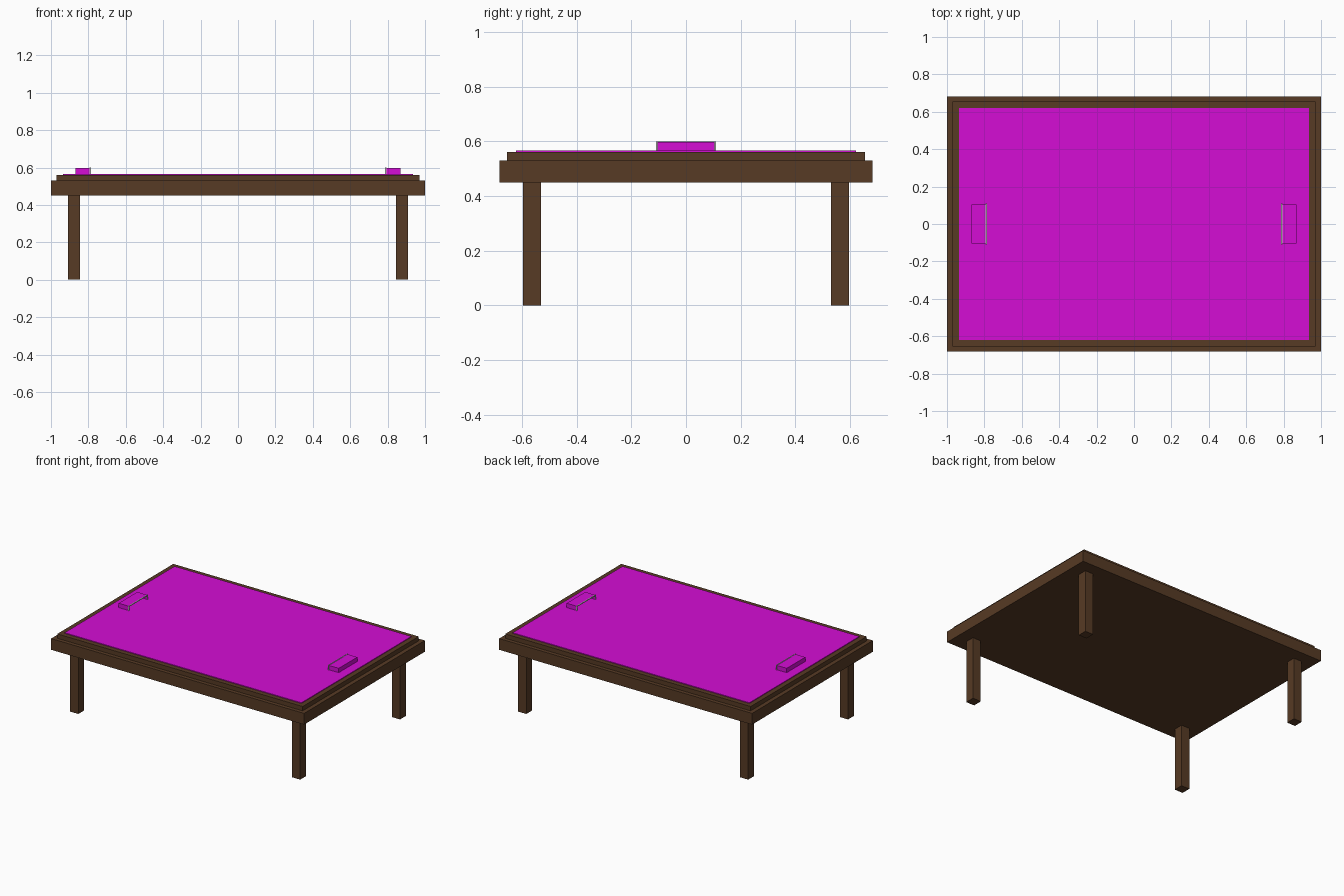
import bpy

if "Cube" in bpy.data.objects:
    bpy.data.objects.remove(bpy.data.objects["Cube"])


def material(name, rgb):
    m = bpy.data.materials.new(name)
    m.diffuse_color = (*rgb, 1)
    m.use_nodes = True
    m.node_tree.nodes["Principled BSDF"].inputs["Base Color"].default_value = m.diffuse_color
    return m


WOOD = material("dark wood", (0.095, 0.043, 0.018))
FIELD = material("magenta", (0.66, 0.004, 0.66))
GREY = material("light grey", (0.55, 0.58, 0.55))


def box(name, lo, hi, mat):
    """Axis-aligned box between two corners."""
    bpy.ops.mesh.primitive_cube_add(size=1, location=[(a + b) / 2 for a, b in zip(lo, hi)])
    ob = bpy.context.object
    ob.name = name
    ob.scale = [abs(b - a) for a, b in zip(lo, hi)]
    bpy.ops.object.transform_apply(location=False, rotation=False, scale=True)
    ob.data.materials.append(mat)
    return ob


# Stepped table top and playing field
box("table_frame", (-1, -0.682, 0.45), (1, 0.682, 0.53), WOOD)
box("upper_rim", (-0.97, -0.655, 0.53), (0.97, 0.655, 0.561), WOOD)
box("playing_field", (-0.936, -0.621, 0.561), (0.936, 0.621, 0.566), FIELD)

# Four square legs
for sx, side in ((-1, "left"), (1, "right")):
    for sy, end in ((-1, "front"), (1, "back")):
        box(f"{end}_{side}_leg", (sx * 0.845, sy * 0.53, 0), (sx * 0.91, sy * 0.597, 0.45), WOOD)

# Goals: magenta net panels open towards the centre, with a grey mouth frame
B, T, N = 0.566, 0.597, 0.002
for s, side in ((-1, "left"), (1, "right")):
    box(f"{side}_goal_top_net", (s * 0.79, -0.105, T - N), (s * 0.87, 0.105, T), FIELD)
    box(f"{side}_goal_back_net", (s * (0.87 - N), -0.105, B), (s * 0.87, 0.105, T - N), FIELD)
    for sy, end in ((-1, "front"), (1, "back")):
        box(f"{side}_goal_{end}_net", (s * 0.79, sy * (0.105 - N), B),
            (s * (0.87 - N), sy * 0.105, T - N), FIELD)
        box(f"{side}_goal_{end}_post", (s * 0.787, sy * 0.103, B), (s * 0.793, sy * 0.109, T + 0.002), GREY)
    box(f"{side}_goal_crossbar", (s * 0.787, -0.103, T - 0.004), (s * 0.793, 0.103, T + 0.002), GREY)
